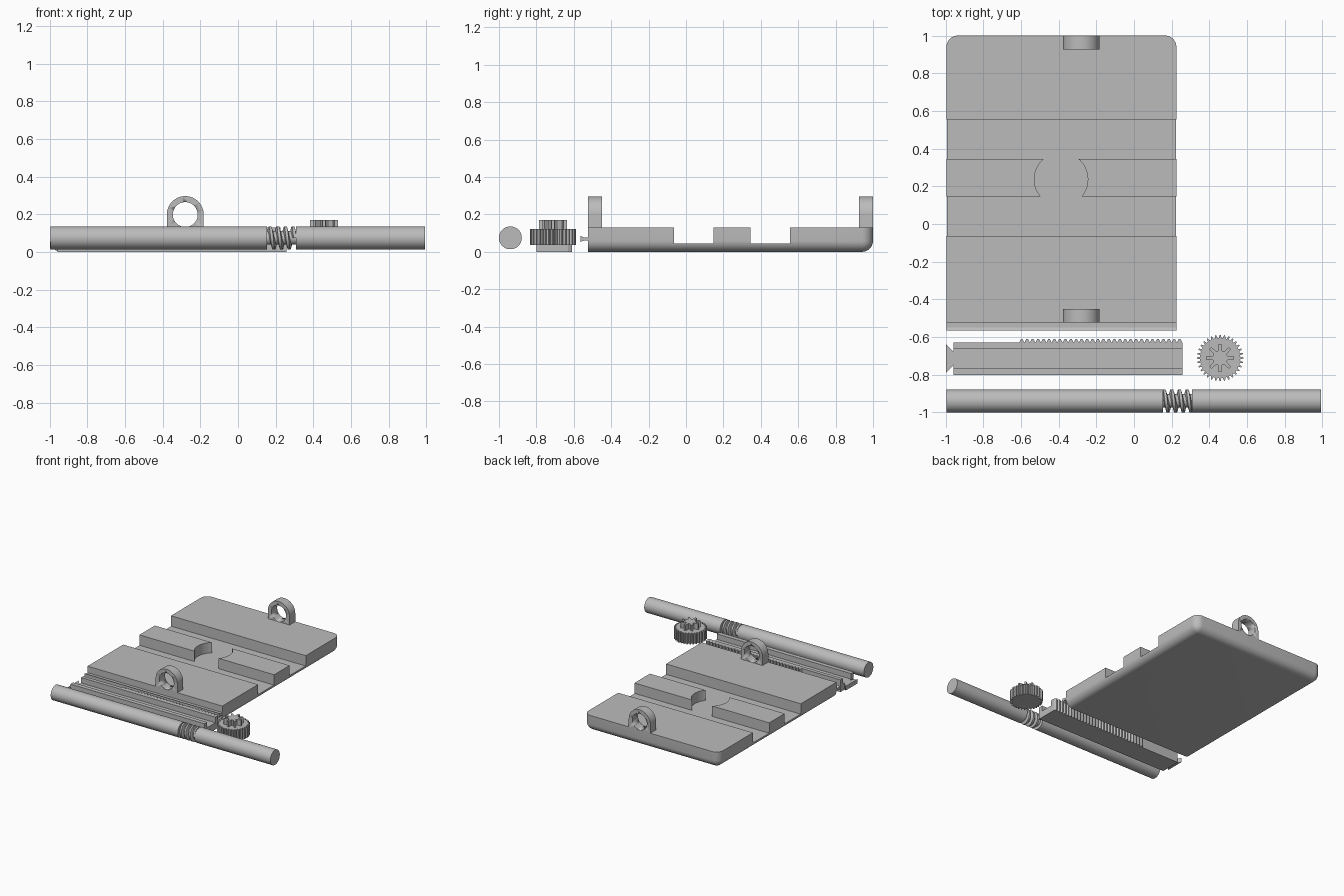
import bpy, bmesh
from math import sin, cos, pi, tau
from mathutils import Matrix, Vector

cube = bpy.data.objects.get("Cube")
if cube:
    bpy.data.objects.remove(cube, do_unlink=True)

GREY = (0.5, 0.5, 0.5, 1)
grey = bpy.data.materials.new("plain grey")
grey.use_nodes = True
grey.diffuse_color = GREY
grey.node_tree.nodes["Principled BSDF"].inputs["Base Color"].default_value = GREY


def finish(name, bm, smooth=True):
    bmesh.ops.recalc_face_normals(bm, faces=bm.faces)
    mesh = bpy.data.meshes.new(name)
    bm.to_mesh(mesh)
    bm.free()
    mesh.materials.append(grey)
    ob = bpy.data.objects.new(name, mesh)
    bpy.context.collection.objects.link(ob)
    if smooth:
        activate(ob)
        bpy.ops.object.shade_smooth_by_angle(angle=0.5)
    return ob


def activate(ob):
    bpy.ops.object.select_all(action="DESELECT")
    ob.select_set(True)
    bpy.context.view_layer.objects.active = ob


def prism(name, profile, axis, start, end, smooth=True):
    """Extrude a 2D profile along an axis: x takes (y, z), y takes (x, z), z takes (x, y)."""
    place = {"x": lambda u, v: (start, u, v),
             "y": lambda u, v: (u, start, v),
             "z": lambda u, v: (u, v, start)}[axis]
    bm = bmesh.new()
    face = bm.faces.new([bm.verts.new(place(u, v)) for u, v in profile])
    grown = bmesh.ops.extrude_face_region(bm, geom=[face])["geom"]
    shift = Vector([(end - start) * (axis == a) for a in "xyz"])
    bmesh.ops.translate(bm, vec=shift, verts=[g for g in grown if isinstance(g, bmesh.types.BMVert)])
    return finish(name, bm, smooth)


def rect(u0, u1, v0, v1):
    return [(u0, v0), (u1, v0), (u1, v1), (u0, v1)]


def circle(u, v, r, n=48):
    return [(u + r * cos(tau * i / n), v + r * sin(tau * i / n)) for i in range(n)]


def gear_profile(u, v, root, tip, teeth):
    points = []
    for i in range(teeth):
        for step, r in ((-0.32, root), (-0.13, tip), (0.13, tip), (0.32, root)):
            a = tau * (i + step) / teeth
            points.append((u + r * cos(a), v + r * sin(a)))
    return points


def cut(target, cutter):
    cutter.hide_render = True
    mod = target.modifiers.new("cut", "BOOLEAN")
    mod.operation, mod.solver, mod.object = "DIFFERENCE", "EXACT", cutter
    activate(target)
    while target.modifiers[0] != mod:
        bpy.ops.object.modifier_move_up(modifier=mod.name)
    bpy.ops.object.modifier_apply(modifier=mod.name)
    bpy.data.objects.remove(cutter, do_unlink=True)


# Base plate: rounded underneath and at the back corners, square at the front
LEFT, RIGHT, FRONT, BACK, TOP, FLOOR = -0.995, 0.225, -0.524, 1.0, 0.131, 0.046
bm = bmesh.new()
bmesh.ops.create_cube(bm, size=1)
bmesh.ops.transform(bm, verts=bm.verts, matrix=Matrix.LocRotScale(
    ((LEFT + RIGHT) / 2, (FRONT + BACK) / 2, TOP / 2), None, (RIGHT - LEFT, BACK - FRONT, TOP)))
rounded = []
for e in bm.edges:
    mid = (e.verts[0].co + e.verts[1].co) / 2
    upright = abs(e.verts[0].co.z - e.verts[1].co.z) > 0.01
    if mid.y > FRONT + 0.01 and (mid.z < 0.01 or upright):
        rounded.append(e)
bmesh.ops.bevel(bm, geom=rounded, offset=0.06, segments=8, profile=0.5, affect="EDGES")
plate = finish("base_plate", bm)

# Two channels across the plate and the round gear seat between them
for y0, y1 in ((-0.063, 0.146), (0.345, 0.555)):
    cut(plate, prism("channel_cutter", rect(y0, y1, FLOOR, 0.3), "x", -1.2, 0.5, False))
cut(plate, prism("seat_cutter", circle(-0.387, 0.237, 0.142), "z", FLOOR, 0.3, False))

# Flared tongue along the front of the plate
prism("plate_tongue", [(FRONT + 0.005, 0.06), (-0.548, 0.06), (-0.565, 0.052),
                       (-0.565, 0.087), (-0.548, 0.078), (FRONT + 0.005, 0.078)],
      "x", LEFT, RIGHT, False)

# Ring lugs at both ends of the plate
RX, RZ, RR = -0.28, 0.199, 0.098
arch = [(RX + RR * cos(pi * i / 24), RZ + RR * sin(pi * i / 24)) for i in range(25)]
for name, y0, y1 in (("front_lug", FRONT, -0.45), ("back_lug", 0.926, BACK)):
    lug = prism(name, arch + [(RX - RR, TOP - 0.005), (RX + RR, TOP - 0.005)], "y", y0, y1)
    cut(lug, prism("hole_cutter", circle(RX, RZ, 0.066), "y", y0 - 0.1, y1 + 0.1))

# Toothed rack: grooved bar, row of teeth and flared end
RACK_L, RACK_R, RACK_H = -0.957, 0.257, 0.1
prism("rack_bar", [(-0.8, 0), (-0.63, 0), (-0.63, RACK_H), (-0.66, RACK_H), (-0.66, 0.055),
                   (-0.765, 0.055), (-0.765, RACK_H), (-0.8, RACK_H)], "x", RACK_L, RACK_R, False)
TEETH, START = 30, -0.61
pitch = (RACK_R - START) / TEETH
teeth = [(START, -0.635)]
for i in range(TEETH):
    for step, y in ((0.0, -0.63), (0.35, -0.61), (0.65, -0.61), (1.0, -0.63)):
        teeth.append((START + (i + step) * pitch, y))
prism("rack_teeth", teeth + [(RACK_R, -0.635)], "z", 0, RACK_H, False)
prism("rack_end", [(RACK_L + 0.002, -0.745), (-0.998, -0.79), (-0.998, -0.637), (RACK_L + 0.002, -0.682)],
      "z", 0.02, 0.055, False)

# Gear with a small toothed hub on top
GX, GY = 0.457, -0.711
prism("gear", gear_profile(GX, GY, 0.107, 0.123, 32), "z", 0.037, 0.123, False)
prism("gear_hub", gear_profile(GX, GY, 0.04, 0.074, 8), "z", 0.12, 0.17, False)

# Round shaft in two lengths, joined by a thinner worm core
SY, SZ, SR, CORE = -0.939, 0.075, 0.061, 0.036
W0, W1 = 0.155, 0.307
prism("shaft_left", circle(SY, SZ, SR), "x", -0.995, W0)
prism("shaft_right", circle(SY, SZ, SR), "x", W1, 0.993)
prism("worm_core", circle(SY, SZ, CORE), "x", W0, W1)

# Worm thread: a trapezoid section swept along a helix
bm = bmesh.new()
TURNS, STEPS = 3.5, 36
count = int(TURNS * STEPS)
rings = []
for i in range(count + 1):
    a = tau * i / STEPS
    x = W0 + 0.005 + (W1 - W0 - 0.01) * i / count
    section = ((-0.014, CORE - 0.004), (-0.007, SR), (0.007, SR), (0.014, CORE - 0.004))
    rings.append([bm.verts.new((x + dx, SY + r * cos(a), SZ + r * sin(a))) for dx, r in section])
for p, q in zip(rings, rings[1:]):
    for k in range(4):
        n = (k + 1) % 4
        bm.faces.new((p[k], p[n], q[n], q[k]))
bm.faces.new(rings[0])
bm.faces.new(rings[-1])
finish("worm_thread", bm)
